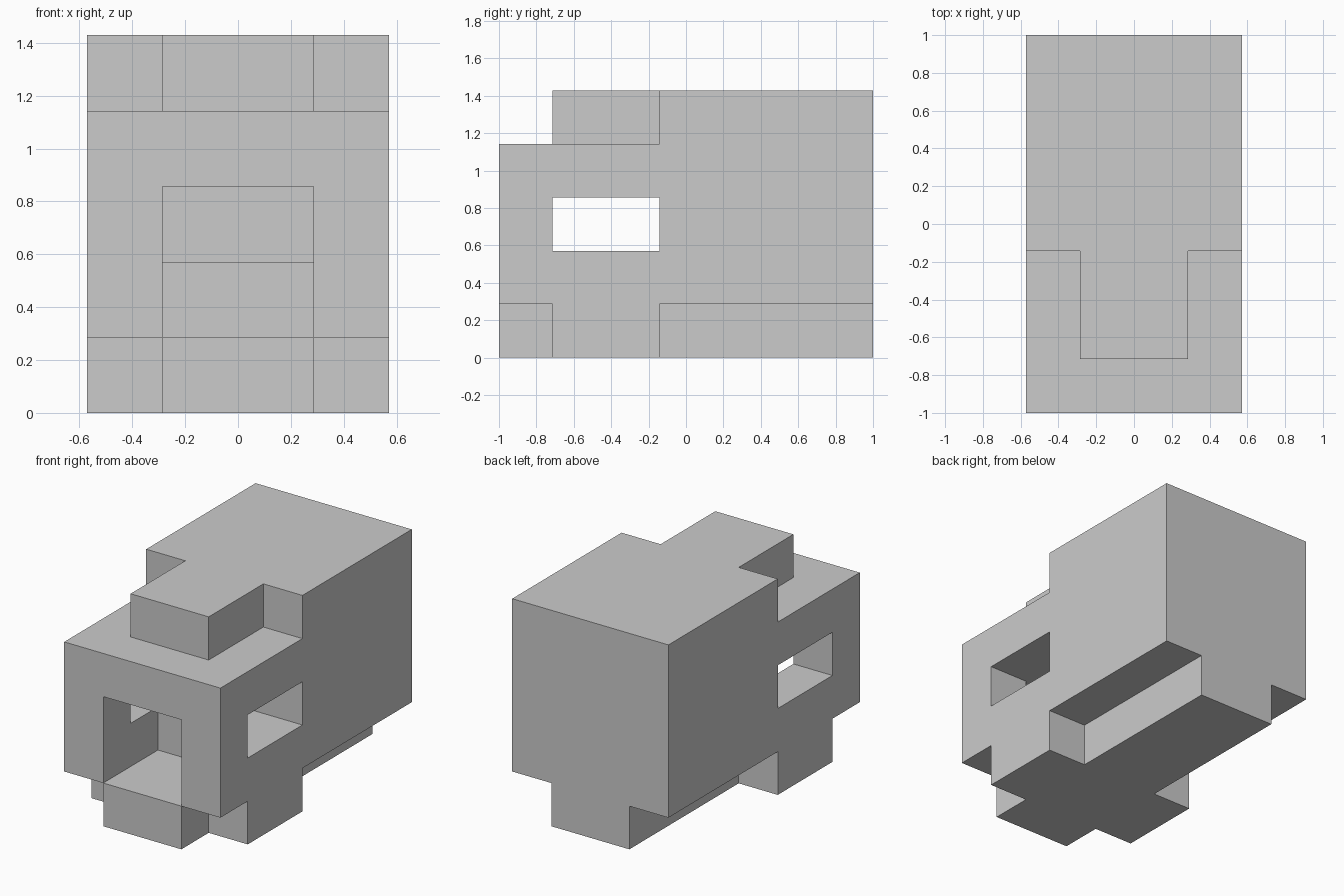
import bpy, bmesh
from itertools import product
from mathutils import Vector

if "Cube" in bpy.data.objects:
    bpy.data.objects.remove(bpy.data.objects["Cube"])

U = 2 / 7  # one block of the grid: 4 wide, 7 deep, 5 high


def block(x0, x1, y0, y1, z0, z1):
    """All grid cells inside a box."""
    return set(product(range(x0, x1), range(y0, y1), range(z0, z1)))


cells = block(0, 4, 0, 7, 1, 4)       # main body
cells |= block(0, 4, 3, 7, 4, 5)      # raised rear roof
cells |= block(1, 3, 1, 3, 4, 5)      # narrow roof tongue
cells |= block(1, 3, 0, 7, 0, 1)      # keel along the underside
cells |= block(0, 4, 1, 3, 0, 1)      # side feet
cells -= block(0, 4, 1, 3, 2, 3)      # side windows, straight through
cells -= block(1, 3, 0, 2, 1, 3)      # front doorway, leaving a step behind

# Skin the outside of the cells
bm = bmesh.new()
for cell in cells:
    for axis, side in product(range(3), (0, 1)):
        neighbour = list(cell)
        neighbour[axis] += 2 * side - 1
        if tuple(neighbour) in cells:
            continue
        corners = []
        for a, b in ((0, 0), (1, 0), (1, 1), (0, 1)):
            p = Vector(cell)
            p[axis] += side
            p[(axis + 1) % 3] += a
            p[(axis + 2) % 3] += b
            corners.append(bm.verts.new((p - Vector((2, 3.5, 0))) * U))
        bm.faces.new(corners if side else corners[::-1])

# Weld and merge the flat areas
bmesh.ops.remove_doubles(bm, verts=bm.verts, dist=1e-4)
bmesh.ops.dissolve_limit(bm, angle_limit=0.01, verts=bm.verts, edges=bm.edges)
bmesh.ops.recalc_face_normals(bm, faces=bm.faces)

mesh = bpy.data.meshes.new("block_body")
bm.to_mesh(mesh)
bm.free()
bpy.context.collection.objects.link(bpy.data.objects.new("block_body", mesh))
